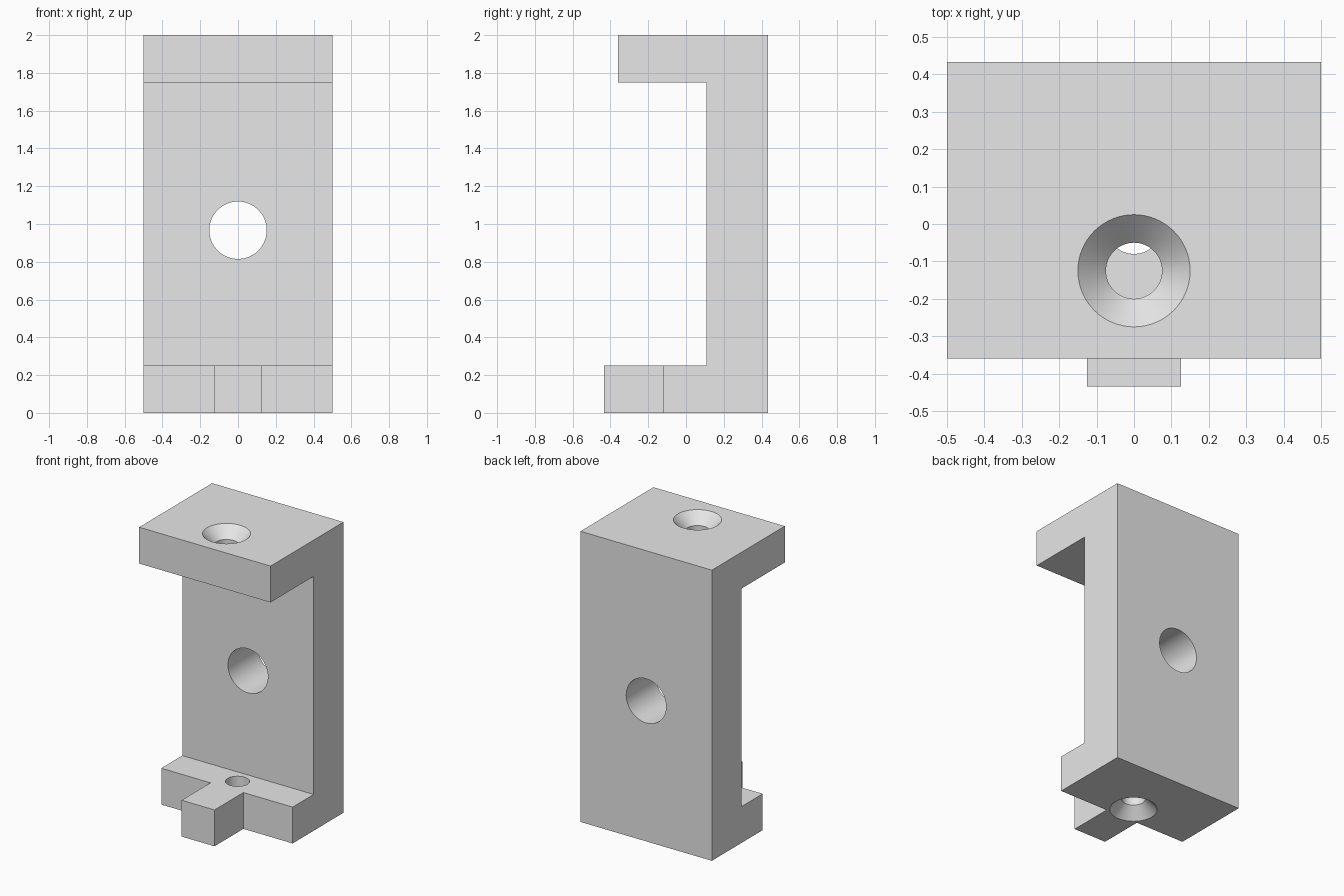
import bpy, bmesh, math

if "Cube" in bpy.data.objects:
    bpy.data.objects.remove(bpy.data.objects["Cube"], do_unlink=True)

grey = bpy.data.materials.new("plain_grey")
grey.use_nodes = True
grey.diffuse_color = (0.8, 0.8, 0.8, 1)
grey.node_tree.nodes["Principled BSDF"].inputs["Base Color"].default_value = (0.8, 0.8, 0.8, 1)


def finish(name, bm):
    bmesh.ops.recalc_face_normals(bm, faces=bm.faces[:])
    mesh = bpy.data.meshes.new(name)
    bm.to_mesh(mesh)
    bm.free()
    mesh.materials.append(grey)
    ob = bpy.data.objects.new(name, mesh)
    bpy.context.collection.objects.link(ob)
    return ob


def extrude(name, points, offset):
    bm = bmesh.new()
    face = bm.faces.new([bm.verts.new(p) for p in points])
    geom = bmesh.ops.extrude_face_region(bm, geom=[face])["geom"]
    bmesh.ops.translate(bm, vec=offset, verts=[g for g in geom if isinstance(g, bmesh.types.BMVert)])
    return finish(name, bm)


def drill(name, profile, location, rotation):
    """Turned cutter from (radius, height) pairs."""
    bm = bmesh.new()
    sides = 64
    rings = [[bm.verts.new((r * math.cos(2 * math.pi * i / sides),
                            r * math.sin(2 * math.pi * i / sides), h))
              for i in range(sides)] for r, h in profile]
    for a, b in zip(rings, rings[1:]):
        for i in range(sides):
            j = (i + 1) % sides
            bm.faces.new((a[i], a[j], b[j], b[i]))
    bm.faces.new(rings[0])
    bm.faces.new(rings[-1])
    ob = finish(name, bm)
    ob.location = location
    ob.rotation_euler = rotation
    return ob


def boolean(target, other, operation):
    mod = target.modifiers.new(other.name, "BOOLEAN")
    mod.operation = operation
    mod.solver = "EXACT"
    mod.object = other
    other.hide_render = True
    bpy.context.view_layer.objects.active = target
    bpy.ops.object.modifier_apply(modifier=mod.name)
    bpy.data.objects.remove(other, do_unlink=True)


# C-shaped body with upper and lower flanges
side = [(0.433, 0), (0.433, 2), (-0.36, 2), (-0.36, 1.75),
        (0.108, 1.75), (0.108, 0.25), (-0.12, 0.25), (-0.12, 0)]
bracket = extrude("bracket", [(-0.5, y, z) for y, z in side], (1, 0, 0))

# Tab on the lower flange
tab = extrude("front_tab", [(x, y, 0) for x, y in
              ((-0.125, -0.434), (0.125, -0.434), (0.125, -0.12), (-0.125, -0.12))],
              (0, 0, 0.25))
boolean(bracket, tab, "UNION")

# Countersunk flange holes and the plain hole through the back plate
countersink = [(0.075, -0.4), (0.075, -0.075), (0.15, 0), (0.15, 0.1)]
plain = [(0.152, -0.3), (0.152, 0.3)]
for cutter in (drill("upper_hole", countersink, (0, -0.125, 2), (0, 0, 0)),
               drill("lower_hole", countersink, (0, -0.005, 0), (math.pi, 0, 0)),
               drill("back_hole", plain, (0, 0.27, 0.967), (math.pi / 2, 0, 0))):
    bpy.context.view_layer.update()
    boolean(bracket, cutter, "DIFFERENCE")

bpy.ops.object.select_all(action="DESELECT")
bracket.select_set(True)
bpy.context.view_layer.objects.active = bracket
bpy.ops.object.shade_smooth_by_angle(angle=math.radians(30))
